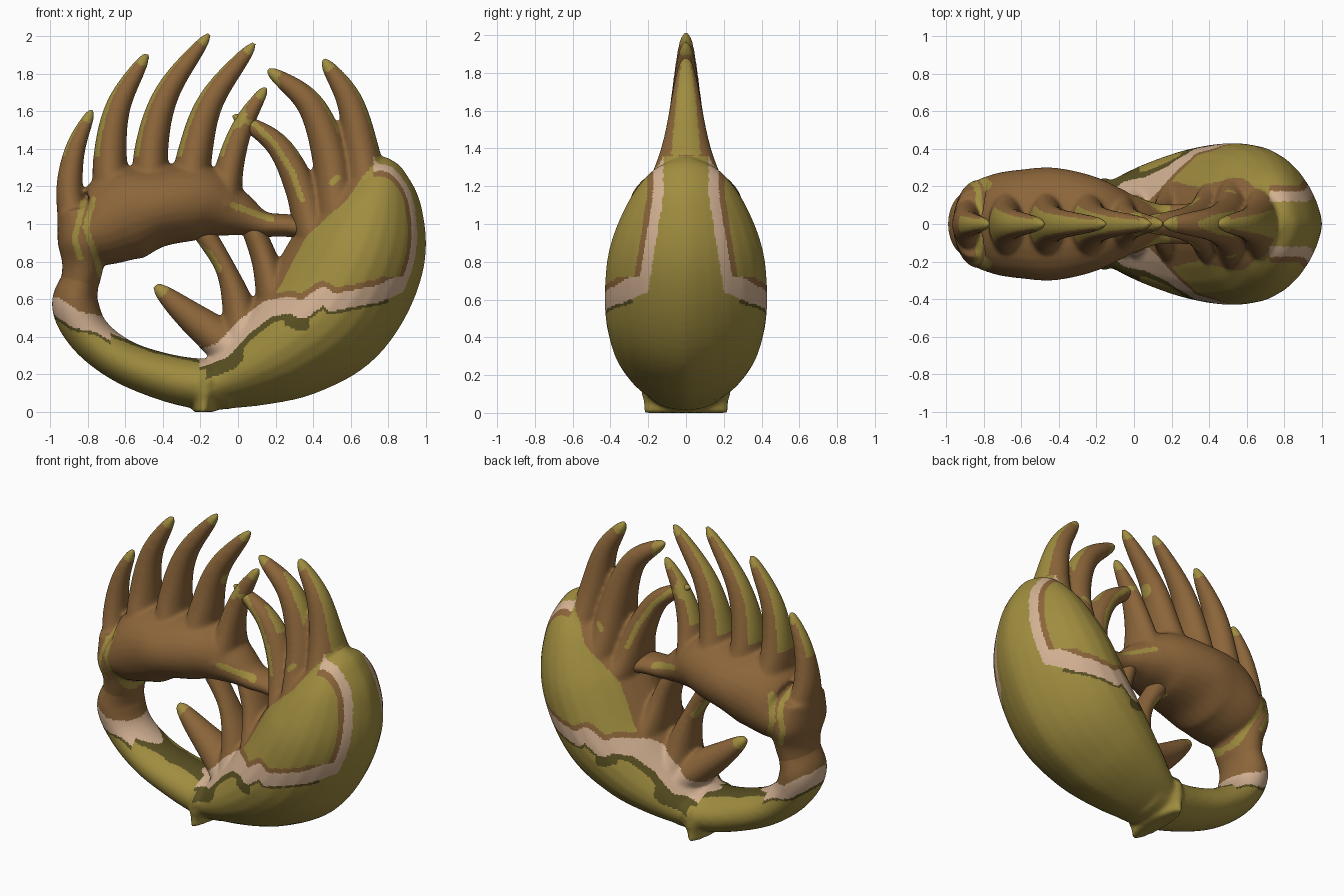
import bpy, bmesh, math
from mathutils import Vector

if "Cube" in bpy.data.objects:
    bpy.data.objects.remove(bpy.data.objects["Cube"])


# Materials
def make_material(name, colour):
    mat = bpy.data.materials.new(name)
    mat.use_nodes = True
    mat.diffuse_color = (*colour, 1)
    mat.node_tree.nodes["Principled BSDF"].inputs["Base Color"].default_value = (*colour, 1)
    return mat


MATERIALS = [
    make_material("olive", (.35, .265, .05)),
    make_material("brown", (.26, .13, .042)),
    make_material("pale tan", (.65, .44, .29)),
    make_material("dark olive", (.10, .08, .016)),
]
OLIVE, BROWN, TAN, DARK = range(4)


# Smooth interpolation through control points of any dimension
def spline(points, steps=8):
    pts = [Vector(p) for p in points]
    pts = [2 * pts[0] - pts[1]] + pts + [2 * pts[-1] - pts[-2]]
    out = []
    for a, b, c, d in zip(pts, pts[1:], pts[2:], pts[3:]):
        for i in range(steps):
            t = i / steps
            out.append(.5 * (2 * b + (c - a) * t + (2 * a - 5 * b + 4 * c - d) * t * t
                             + (3 * b - a - 3 * c + d) * t ** 3))
    return out + [pts[-2]]


# Skin rings along a path of (x, z, half width, half depth); lens thins the rim
def loft(bm, path, lens=0, sides=28):
    rings = []
    for i, p in enumerate(path):
        ahead, behind = path[min(i + 1, len(path) - 1)], path[max(i - 1, 0)]
        tangent = Vector((ahead[0] - behind[0], ahead[1] - behind[1])).normalized()
        ring = []
        for k in range(sides):
            a = math.tau * k / sides
            w = max(p[2], .008) * math.cos(a)
            y = max(p[3], .008) * math.sin(a) * abs(math.sin(a)) ** lens
            ring.append(bm.verts.new((p[0] - tangent.y * w, y, p[1] + tangent.x * w)))
        rings.append(ring)
    for r, s in zip(rings, rings[1:]):
        for k in range(sides):
            j = (k + 1) % sides
            bm.faces.new((r[k], r[j], s[j], s[k]))
    bm.faces.new(rings[0][::-1])
    bm.faces.new(rings[-1])


TIPS = []


# A curved, tapering point with a base flared in depth
def tine(bm, points, radius, flare=1.1):
    centre = spline(points)
    path = []
    for i, p in enumerate(centre):
        t = i / (len(centre) - 1)
        r = radius * (1 - t) ** .55 + .012 * t
        path.append((p.x, p.y, r, r * (1.1 + flare * (1 - t) ** 3)))
    loft(bm, path)
    TIPS.append(Vector(points[-1]))


# Painted lines in the front plane
BAND = [(-1.05, .6), (-.96, .56), (-.86, .49), (-.74, .47), (-.66, .42), (-.45, .34),
        (-.2, .285), (-.08, .33), (.03, .45), (.16, .55), (.28, .57), (.34, .54), (.45, .62),
        (.5, .58), (.75, .63), (.88, .69), (1, .75)]
LOBE_EDGE = [(-.1, .2), (.11, .5), (.23, .68), (.29, .8), (.36, .93), (.49, 1.05),
             (.58, 1.13), (.66, 1.25), (.74, 1.34), (.95, 1.4)]
STREAKS = [
    [(-.77, 1.13), (-.81, .98), (-.76, .84), (-.73, .73)],
    [(-.82, 1.12), (-.87, .92), (-.84, .82)],
    [(-.03, 1.1), (.08, 1.06), (.18, 1.025)],
    [(-.23, .9), (-.15, .84), (-.1, .76)],
    [(.5, 1.22), (.53, 1.25)],
    [(-.02, 1.57), (.09, 1.53), (.2, 1.42), (.29, 1.27), (.34, 1.13)],
]


# Distance to a line and whether the point lies on its left
def locate(line, p):
    best, left = 9, True
    for a, b in zip(line, line[1:]):
        a, d = Vector(a), Vector(b) - Vector(a)
        v = p - a
        t = min(1, max(0, v.dot(d) / d.length_squared))
        gap = (v - d * t).length
        if gap < best:
            best, left = gap, d.cross(v) > 0
    return best, left


def pick_colour(centre, normal, ridge):
    p = Vector((centre.x, centre.z))
    # Pale tips, outer ridges and streaks on the points
    to_tip = min((p - tip).length for tip in TIPS)
    if to_tip < .075:
        return OLIVE
    streaked = any(locate(line, p)[0] < .016 for line in STREAKS)
    if p.y > 1.36:
        outward = ridge * normal.x + .3 * normal.z
        return OLIVE if streaked or outward > .7 + .45 * to_tip else BROWN
    # Plain strip down the outer rim, edged by the band on each side
    if p.x > .72 and p.y > .6:
        edge = abs(centre.y) - .12 - .16 * max(0, 1.15 - p.y)
        if edge < 0:
            return OLIVE
        if p.y > .72:
            return TAN if edge < .055 else BROWN if edge < .085 else OLIVE
    # Pale band with a dark lower fringe
    gap, above = locate(BAND, p)
    on_arm = -.68 < p.x < -.2
    width = (.07 if above else .008) if on_arm else .045
    if gap < width:
        return TAN
    if not above:
        fringe = .016
        if -.17 < p.x < .03:
            fringe = .07
        elif .03 < p.x < .25:
            fringe = .03
        elif .25 < p.x < .38:
            fringe = .06
        return DARK if gap < width + fringe and p.x < .8 else OLIVE
    if p.x > 0 and gap < width + .03:
        return BROWN
    if streaked or p.x > 0 and not locate(LOBE_EDGE, p)[1]:
        return OLIVE
    return BROWN


# Fuse the lofts of one part into a smooth skin
def fuse(name, bm, ridge):
    bmesh.ops.recalc_face_normals(bm, faces=bm.faces)
    mesh = bpy.data.meshes.new(name)
    bm.to_mesh(mesh)
    bm.free()
    obj = bpy.data.objects.new(name, mesh)
    bpy.context.collection.objects.link(obj)
    remesh = obj.modifiers.new("fuse", 'REMESH')
    remesh.mode = 'VOXEL'
    remesh.voxel_size = .011
    smooth = obj.modifiers.new("soften", 'SMOOTH')
    smooth.factor = .5
    smooth.iterations = 14
    bpy.context.view_layer.update()
    skin = bpy.data.meshes.new_from_object(obj.evaluated_get(bpy.context.evaluated_depsgraph_get()))
    obj.modifiers.clear()
    obj.data = skin
    skin.name = name
    skin.materials.clear()
    for mat in MATERIALS:
        skin.materials.append(mat)
    for f in skin.polygons:
        f.use_smooth = True
        f.material_index = pick_colour(f.center, f.normal, ridge)


# Bowl: curved arm, swollen lobe and flat foot
bowl = bmesh.new()
loft(bowl, spline([(-.05, .155, .14, .23), (-.2, .15, .135, .215), (-.4, .19, .125, .19),
                   (-.62, .275, .115, .18), (-.79, .41, .115, .17), (-.865, .57, .125, .18),
                   (-.835, .72, .1, .17), (-.82, .88, .11, .2)]))
loft(bowl, spline([(-.2, .145, .12, .2), (-.12, .15, .14, .235), (.06, .235, .22, .32),
                   (.28, .37, .31, .395), (.49, .56, .365, .43), (.65, .85, .354, .41),
                   (.735, 1.11, .26, .31), (.77, 1.28, .13, .18), (.775, 1.355, .02, .03)]), lens=.35)
loft(bowl, spline([(-.18, 0, .06, .225), (-.18, .05, .06, .225), (-.17, .12, .09, .24),
                   (-.15, .2, .08, .24), (-.13, .26, .04, .15)]))

# Right antler: three points rising from the lobe
for points, radius in (
        ([(.4, .95), (.33, 1.2), (.2, 1.43), (-.03, 1.58)], .1),
        ([(.53, 1.05), (.49, 1.36), (.38, 1.64), (.155, 1.825)], .117),
        ([(.69, 1.15), (.655, 1.4), (.59, 1.66), (.45, 1.88)], .112)):
    tine(bowl, points, radius)

# Inner spurs: one free point and two struts up to the palm
tine(bowl, [(-.02, .33), (-.15, .43), (-.29, .54), (-.445, .675)], .12, flare=.55)
loft(bowl, spline([(-.19, .97, .06, .07), (-.07, .77, .054, .08), (.0, .57, .085, .13),
                   (.03, .38, .11, .2)]))
loft(bowl, spline([(.07, 1, .06, .09), (.145, .8, .072, .13), (.2, .58, .1, .23)]))

# Left antler: stem, broad palm, bridge and five points
left = bmesh.new()
loft(left, spline([(-.85, .65, .1, .16), (-.825, .78, .11, .19), (-.83, .92, .13, .235),
                   (-.865, 1.08, .1, .18)]))
loft(left, spline([(-.95, 1, .05, .09), (-.87, .98, .13, .21), (-.75, .975, .2, .265),
                   (-.6, 1.05, .25, .29), (-.42, 1.095, .215, .3), (-.2, 1.115, .2, .25),
                   (-.02, 1.06, .13, .16), (.13, 1, .07, .11), (.28, .99, .06, .11),
                   (.42, .95, .05, .12)]))
for points, radius in (
        ([(-.86, .95), (-.895, 1.18), (-.865, 1.4), (-.775, 1.61)], .085),
        ([(-.66, 1.1), (-.68, 1.35), (-.635, 1.63), (-.48, 1.91)], .107),
        ([(-.46, 1.1), (-.46, 1.4), (-.375, 1.7), (-.15, 2.015)], .107),
        ([(-.26, 1.1), (-.23, 1.37), (-.14, 1.66), (.09, 1.965)], .112),
        ([(-.07, 1.1), (-.04, 1.32), (.03, 1.53), (.15, 1.73)], .087)):
    tine(left, points, radius)

fuse("bowl_and_right_antler", bowl, 1)
fuse("left_antler", left, -1)
